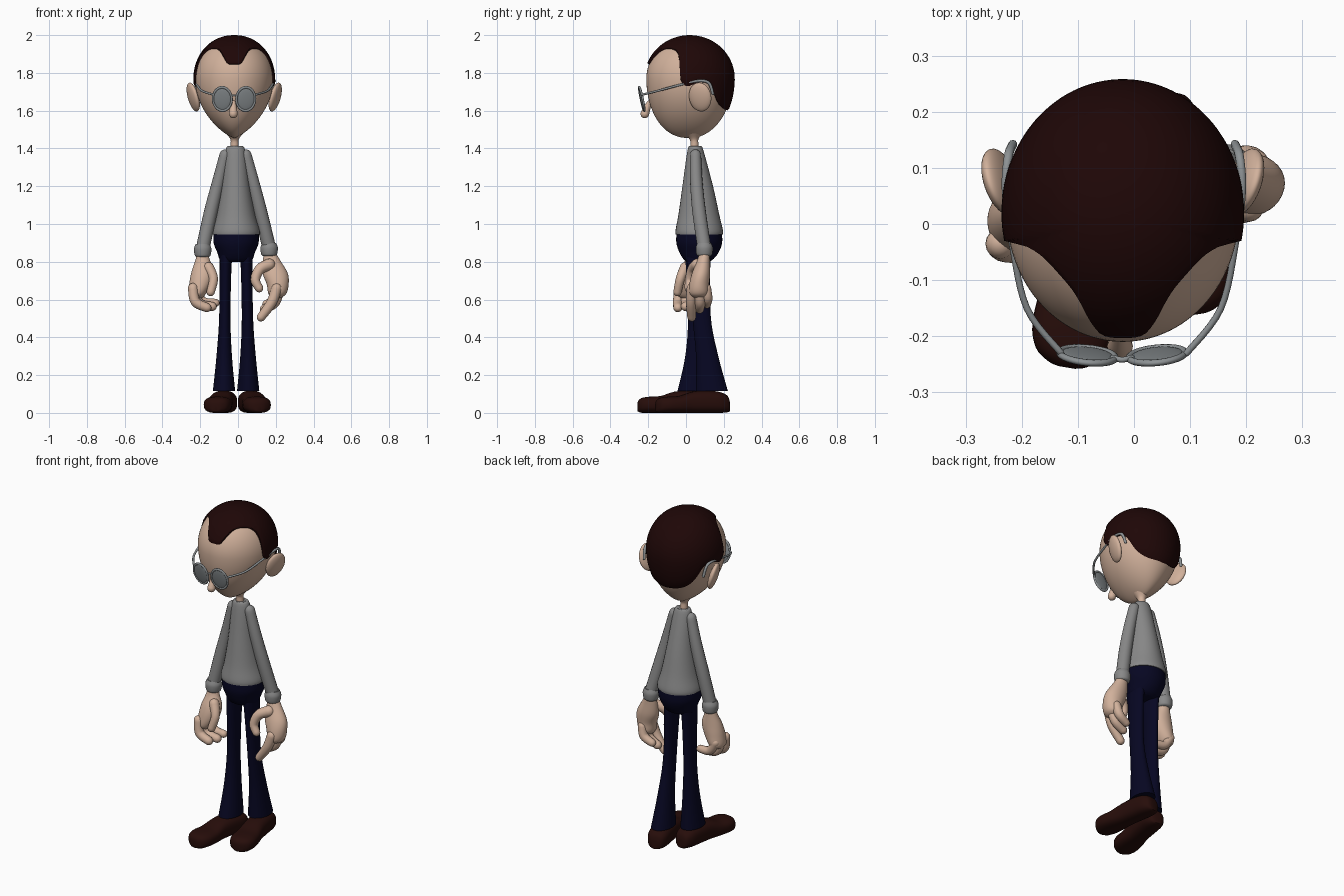
import bpy, bmesh, math
from mathutils import Vector


def material(name, rgb):
    m = bpy.data.materials.new(name)
    m.diffuse_color = (*rgb, 1)
    return m


SKIN = material("skin", (0.64, 0.44, 0.33))
HAIR = material("dark hair", (0.013, 0.002, 0.002))
KNIT = material("grey knit", (0.25, 0.25, 0.25))
CLOTH = material("navy cloth", (0.002, 0.002, 0.016))
LEATHER = material("brown leather", (0.020, 0.004, 0.003))
METAL = material("grey metal", (0.27, 0.29, 0.30))
LENS = material("lens grey", (0.22, 0.24, 0.25))


def skin(name, rings, mat):
    """Closed surface through a list of equal rings, capped at both ends."""
    bm = bmesh.new()
    rows = [[bm.verts.new(p) for p in r] for r in rings]
    n = len(rows[0])
    for a, b in zip(rows, rows[1:]):
        for i in range(n):
            bm.faces.new((a[i], a[(i + 1) % n], b[(i + 1) % n], b[i]))
    bm.faces.new(rows[0])
    bm.faces.new(rows[-1])
    bmesh.ops.recalc_face_normals(bm, faces=bm.faces)
    mesh = bpy.data.meshes.new(name)
    bm.to_mesh(mesh)
    bm.free()
    mesh.materials.append(mat)
    ob = bpy.data.objects.new(name, mesh)
    bpy.context.collection.objects.link(ob)
    return ob


def smooth(pts, steps=6):
    """Catmull-Rom interpolation of tuples of any length."""
    out = []
    for i in range(len(pts) - 1):
        p0, p1, p2, p3 = (pts[max(i - 1, 0)], pts[i], pts[i + 1], pts[min(i + 2, len(pts) - 1)])
        for k in range(steps):
            t = k / steps
            out.append(tuple(0.5 * (2 * b + (c - a) * t + (2 * a - 5 * b + 4 * c - d) * t * t
                                    + (3 * b - a - 3 * c + d) * t ** 3)
                             for a, b, c, d in zip(p0, p1, p2, p3)))
    return out + [tuple(pts[-1])]


def loft(name, sections, mat, n=32):
    """Horizontal ellipses given as (x, y, z, rx, ry)."""
    ang = [2 * math.pi * i / n for i in range(n)]
    skin(name, [[(x + rx * math.cos(a), y + ry * math.sin(a), z) for a in ang]
                for x, y, z, rx, ry in smooth(sections)], mat)


def tube(name, pts, mat, ref=(0, 1, 0), n=16):
    """Round-ended tube through points given as (x, y, z, r)."""
    s = smooth(pts)
    c = [(Vector(p[:3]), p[3]) for p in s]
    t0, t1 = (c[0][0] - c[1][0]).normalized(), (c[-1][0] - c[-2][0]).normalized()
    caps = [math.radians(d) for d in (25, 50, 70, 85)]
    start = [(c[0][0] + t0 * c[0][1] * math.sin(a), c[0][1] * math.cos(a)) for a in reversed(caps)]
    end = [(c[-1][0] + t1 * c[-1][1] * math.sin(a), c[-1][1] * math.cos(a)) for a in caps]
    c = start + c + end
    rings = []
    for i, (p, r) in enumerate(c):
        t = (c[min(i + 1, len(c) - 1)][0] - c[max(i - 1, 0)][0]).normalized()
        u = t.cross(Vector(ref)).normalized()
        v = t.cross(u)
        rings.append([p + r * (u * math.cos(6.28319 * k / n) + v * math.sin(6.28319 * k / n))
                      for k in range(n)])
    skin(name, rings, mat)


def ellipsoid(name, loc, size, rot, mat):
    bpy.ops.mesh.primitive_uv_sphere_add(segments=32, ring_count=20, radius=1, location=loc, rotation=rot)
    ob = bpy.context.object
    ob.name, ob.scale = name, size
    ob.data.materials.append(mat)


# Head: egg shape, narrower towards the chin
CX, CY, CZ = -0.02, 0.02, 1.77


def head_point(az, phi, k=1.0):
    s2 = 1 - math.sin(phi) ** 2
    low = phi < 0
    w = 0.207 * s2 ** (0.77 if low else 0.47)
    front = math.cos(az) > 0
    d = (0.23 if front else 0.228) * s2 ** ((0.43 if front else 0.5) if low else 0.5)
    h = (0.315 if low else 0.22) * math.sin(phi)
    return Vector((CX + k * w * math.sin(az), CY - k * d * math.cos(az), CZ + k * h))


N = 120
AZ = [2 * math.pi * i / N for i in range(N)]
skin("head", [[head_point(a, math.radians(-89.5 + 179 * j / 40)) for a in AZ] for j in range(41)], SKIN)

# Hair: shell whose lower edge follows a hairline (angle from front, height)
LINE = smooth([(0, 1.847), (10, 1.85), (17, 1.88), (26, 1.913), (38, 1.93), (55, 1.93), (67, 1.915), (74, 1.88),
               (77, 1.81), (79, 1.75), (88, 1.73), (105, 1.755), (118, 1.735), (132, 1.65), (150, 1.61), (180, 1.6)])


def hairline(az):
    d = math.degrees(az)
    d = min(d, 360 - d)
    for (a, za), (b, zb) in zip(LINE, LINE[1:]):
        if d <= b + 1e-6:
            z = za + (zb - za) * (d - a) / (b - a)
            break
    h = (z - CZ) / 1.03
    return math.asin(h / (0.315 if h < 0 else 0.22))


hair = []
for f, k in [(0, 0.96), (0, 1.025), (0.025, 1.045)] + [(j / 24, 1.045) for j in range(2, 25)]:
    hair.append([head_point(a, hairline(a) * (1 - f) + math.radians(89.5) * f, k) for a in AZ])
skin("hair", hair, HAIR)

# Nose, ears and neck
tube("nose", [(-0.025, -0.195, 1.64, 0.014), (-0.025, -0.21, 1.605, 0.02), (-0.025, -0.218, 1.583, 0.023)],
     SKIN, (1, 0, 0))
for side in (-1, 1):
    ellipsoid("ear", (-0.02 + side * 0.217, 0.075, 1.672), (0.023, 0.062, 0.079),
              (0, side * 0.27, -side * 0.33), SKIN)
loft("neck", [(-0.018, 0.045, 1.36, 0.026, 0.026), (-0.018, 0.045, 1.42, 0.021, 0.021),
              (-0.018, 0.042, 1.45, 0.023, 0.024), (-0.018, 0.035, 1.48, 0.045, 0.05)], SKIN)

# Glasses
for side in (-1, 1):
    x = -0.021 + side * 0.062
    tilt = (math.radians(12), 0, side * 0.1)
    ellipsoid("lens", (x, -0.234, 1.662), (0.047, 0.008, 0.062), tilt, LENS)
    bpy.ops.mesh.primitive_torus_add(major_segments=40, minor_segments=10, major_radius=0.05,
                                     minor_radius=0.006, location=(x, -0.234, 1.662),
                                     rotation=(math.radians(102), 0, side * 0.1))
    rim = bpy.context.object
    rim.name, rim.scale = "lens_rim", (1, 1.26, 1)
    rim.data.materials.append(METAL)
    X = lambda v: -0.018 + side * v
    tube("glasses_arm", [(X(0.112), -0.23, 1.685, 0.006), (X(0.173), -0.15, 1.705, 0.006),
                         (X(0.2), -0.03, 1.737, 0.006), (X(0.211), 0.06, 1.757, 0.007),
                         (X(0.206), 0.12, 1.748, 0.008), (X(0.198), 0.142, 1.69, 0.008)], METAL, (1, 0, 0), 10)
tube("glasses_bridge", [(-0.038, -0.238, 1.675, 0.005), (-0.021, -0.242, 1.682, 0.005),
                        (-0.004, -0.238, 1.675, 0.005)], METAL, (0, 0, 1), 10)

# Sweater: body, collar, sleeves and cuffs
loft("sweater_body", [(-0.015, 0.05, 1.412, 0.03, 0.028), (-0.014, 0.05, 1.39, 0.052, 0.042),
                      (-0.012, 0.062, 1.2, 0.076, 0.081), (-0.011, 0.068, 1.05, 0.102, 0.108),
                      (-0.01, 0.07, 0.97, 0.124, 0.125), (-0.01, 0.07, 0.945, 0.126, 0.125)], KNIT)
loft("sweater_collar", [(-0.017, 0.047, 1.395, 0.036, 0.036), (-0.017, 0.047, 1.412, 0.032, 0.032),
                        (-0.017, 0.047, 1.41, 0.024, 0.024)], KNIT)
ARMS = {"left": [(-0.068, 0.05, 1.365, 0.03), (-0.105, 0.055, 1.22, 0.033), (-0.145, 0.05, 1.06, 0.036),
                 (-0.187, 0.035, 0.87, 0.036)],
        "right": [(0.042, 0.05, 1.365, 0.03), (0.08, 0.055, 1.22, 0.033), (0.12, 0.07, 1.06, 0.036),
                  (0.165, 0.097, 0.875, 0.036)]}
for s, p in ARMS.items():
    tube(s + "_sleeve", p, KNIT)
    x, y, z, r = p[-1]
    loft(s + "_cuff", [(x, y, z - 0.045, 0.032, 0.032), (x, y, z - 0.035, 0.042, 0.042),
                       (x, y, z, 0.046, 0.045), (x, y, z + 0.025, 0.036, 0.036)], KNIT)

# Hands: broad palm with thumb and curled fingers
loft("left_palm", [(-0.187, 0.033, 0.86, 0.026, 0.026), (-0.187, 0.028, 0.81, 0.038, 0.032),
                   (-0.185, 0.015, 0.75, 0.06, 0.048), (-0.197, 0.008, 0.69, 0.06, 0.056),
                   (-0.215, 0.005, 0.63, 0.045, 0.055), (-0.215, 0.005, 0.605, 0.02, 0.025)], SKIN)
loft("right_palm", [(0.167, 0.1, 0.86, 0.026, 0.026), (0.177, 0.093, 0.81, 0.045, 0.033),
                    (0.197, 0.08, 0.74, 0.066, 0.048), (0.21, 0.07, 0.68, 0.058, 0.052),
                    (0.208, 0.068, 0.63, 0.047, 0.05), (0.2, 0.068, 0.605, 0.02, 0.02)], SKIN)
FINGERS = {
    "left_thumb": [(-0.155, -0.005, 0.77, 0.028), (-0.13, -0.03, 0.71, 0.024), (-0.145, -0.045, 0.64, 0.022)],
    "left_finger_1": [(-0.238, -0.035, 0.66, 0.027), (-0.225, -0.043, 0.588, 0.026), (-0.165, -0.043, 0.557, 0.024)],
    "left_finger_2": [(-0.232, 0.0, 0.65, 0.027), (-0.205, -0.001, 0.58, 0.026), (-0.137, -0.003, 0.563, 0.024)],
    "left_finger_3": [(-0.225, 0.038, 0.65, 0.025), (-0.185, 0.038, 0.59, 0.024), (-0.12, 0.033, 0.582, 0.022)],
    "right_thumb": [(0.165, 0.06, 0.785, 0.032), (0.115, 0.035, 0.76, 0.028), (0.092, 0.02, 0.705, 0.025),
                    (0.112, 0.015, 0.66, 0.022)],
    "right_finger_1": [(0.205, 0.032, 0.66, 0.028), (0.178, 0.027, 0.585, 0.027), (0.122, 0.03, 0.507, 0.023)],
    "right_finger_2": [(0.215, 0.07, 0.65, 0.028), (0.195, 0.075, 0.585, 0.027), (0.14, 0.072, 0.55, 0.024)],
    "right_finger_3": [(0.215, 0.107, 0.66, 0.026), (0.2, 0.115, 0.605, 0.025), (0.15, 0.11, 0.575, 0.022)]}
for name, p in FINGERS.items():
    tube(name, p, SKIN)

# Trousers: seat and flared legs, right leg stepped back
loft("trouser_seat", [(-0.01, 0.07, 0.96, 0.12, 0.12), (-0.01, 0.07, 0.9, 0.119, 0.121),
                      (-0.01, 0.069, 0.85, 0.1, 0.104), (-0.01, 0.066, 0.815, 0.088, 0.08),
                      (-0.01, 0.064, 0.8, 0.07, 0.06)], CLOTH)
for s, side, ys in (("left", -1, (0.062, 0.06, 0.06, 0.055, 0.04)), ("right", 1, (0.068, 0.068, 0.083, 0.112, 0.137))):
    shape = zip(ys, (0.86, 0.76, 0.5, 0.3, 0.115), (0.052, 0.056, 0.06, 0.063, 0.064),
                (0.036, 0.031, 0.030, 0.041, 0.059), (0.07, 0.06, 0.049, 0.059, 0.085))
    loft(s + "_trouser_leg", [(-0.01 + side * x, y, z, rx, ry) for y, z, x, rx, ry in shape], CLOTH)

# Shoes: flat soles, low rounded toes; sections are (distance from heel, half width, height)
SHOE = [(0, 0.025, 0.06), (0.012, 0.045, 0.09), (0.05, 0.06, 0.11), (0.12, 0.062, 0.118), (0.2, 0.062, 0.112),
        (0.27, 0.07, 0.09), (0.33, 0.073, 0.086), (0.37, 0.06, 0.08), (0.39, 0.035, 0.066), (0.396, 0.015, 0.05)]
for s, heel, toe in (("left", (-0.055, 0.135), (-0.12, -0.255)), ("right", (0.05, 0.23), (0.112, -0.16))):
    a, b = Vector((*heel, 0)), Vector((*toe, 0))
    d = (b - a).normalized()
    w = Vector((-d.y, d.x, 0))
    power = lambda v: math.copysign(abs(v) ** 0.75, v)
    rings = []
    for t, hw, h in smooth(SHOE, 4):
        lo = 0.118 / 10 * max(0, 1 - hw / 0.06)
        rings.append([a + d * t + w * hw * power(math.cos(k * math.pi / 14))
                      + Vector((0, 0, (h + lo) / 2 + (h - lo) / 2 * power(math.sin(k * math.pi / 14))))
                      for k in range(28)])
    skin(s + "_shoe", rings, LEATHER)

bpy.ops.object.select_all(action='SELECT')
bpy.context.view_layer.objects.active = bpy.data.objects["head"]
bpy.ops.object.shade_smooth_by_angle(angle=math.radians(50))
